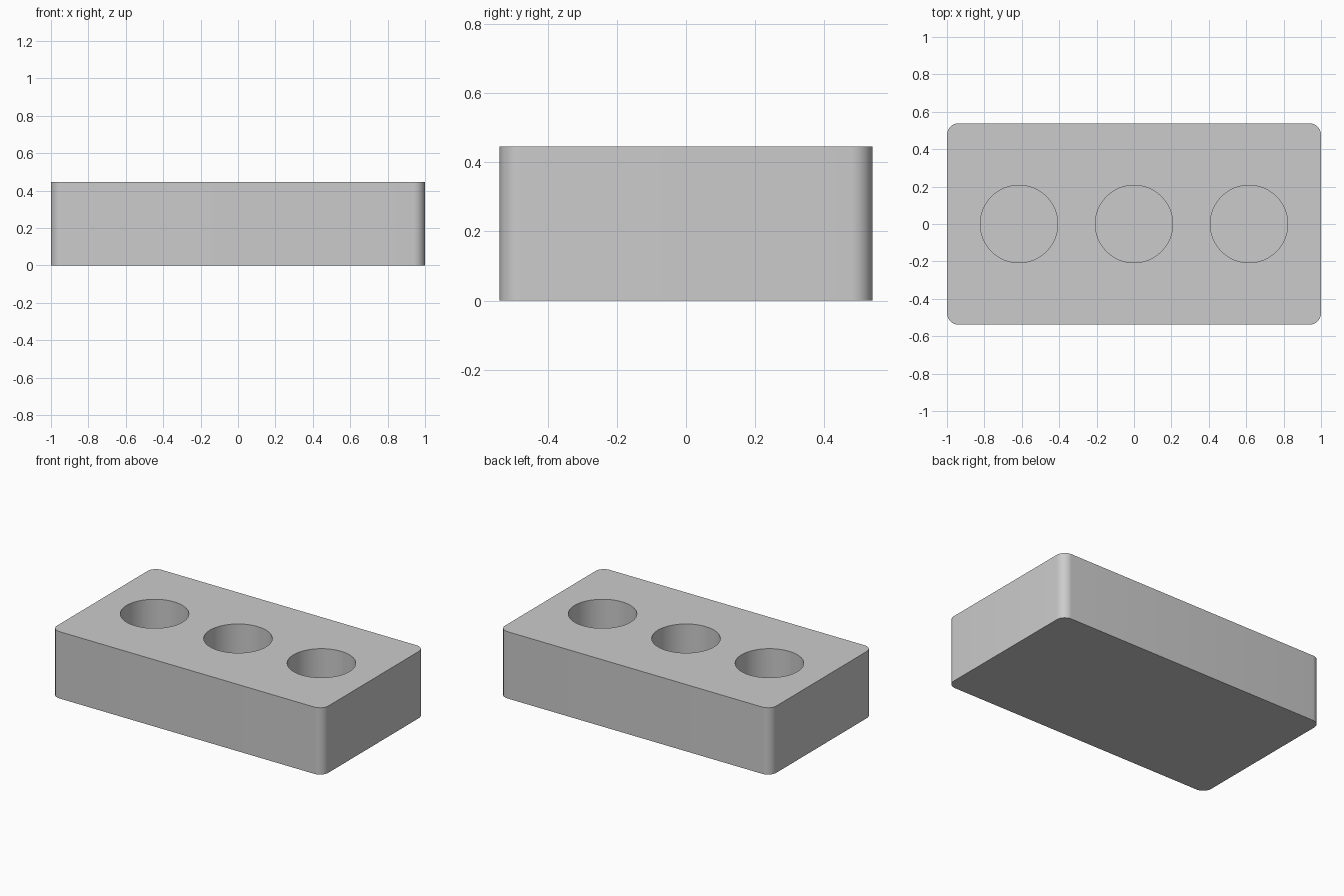
import bpy
import bmesh

WIDTH, DEPTH, HEIGHT = 2.0, 1.077, 0.445
CORNER = 0.062
HOLE_RADIUS, HOLE_SPACING, FLOOR = 0.207, 0.615, 0.062

cube = bpy.data.objects.get("Cube")
if cube:
    bpy.data.objects.remove(cube, do_unlink=True)

grey = bpy.data.materials.new("plain_grey")
grey.use_nodes = True
colour = (0.6, 0.6, 0.6, 1)
grey.diffuse_color = colour
grey.node_tree.nodes["Principled BSDF"].inputs["Base Color"].default_value = colour


def add_object(name, bm):
    mesh = bpy.data.meshes.new(name)
    bm.to_mesh(mesh)
    bm.free()
    mesh.materials.append(grey)
    obj = bpy.data.objects.new(name, mesh)
    bpy.context.collection.objects.link(obj)
    return obj


# Block with rounded vertical corners
bm = bmesh.new()
bmesh.ops.create_cube(bm, size=1)
bmesh.ops.scale(bm, vec=(WIDTH, DEPTH, HEIGHT), verts=bm.verts)
bmesh.ops.translate(bm, vec=(0, 0, HEIGHT / 2), verts=bm.verts)
uprights = [e for e in bm.edges if abs(e.verts[0].co.z - e.verts[1].co.z) > 0.1]
bmesh.ops.bevel(bm, geom=uprights, offset=CORNER, segments=10, profile=0.5,
                affect='EDGES')
block = add_object("holder_block", bm)

# Three blind round holes in the top
bm = bmesh.new()
for i in (-1, 0, 1):
    hole = bmesh.ops.create_cone(bm, cap_ends=True, segments=96, depth=HEIGHT,
                                 radius1=HOLE_RADIUS, radius2=HOLE_RADIUS)
    bmesh.ops.translate(bm, vec=(i * HOLE_SPACING, 0, FLOOR + HEIGHT / 2),
                        verts=hole["verts"])
cutter = add_object("hole_cutter", bm)
cutter.hide_render = True

cut = block.modifiers.new("holes", 'BOOLEAN')
cut.operation = 'DIFFERENCE'
cut.solver = 'EXACT'
cut.object = cutter

bpy.ops.object.select_all(action='DESELECT')
block.select_set(True)
bpy.context.view_layer.objects.active = block
bpy.ops.object.modifier_apply(modifier=cut.name)
bpy.data.objects.remove(cutter, do_unlink=True)
bpy.ops.object.shade_smooth_by_angle()
